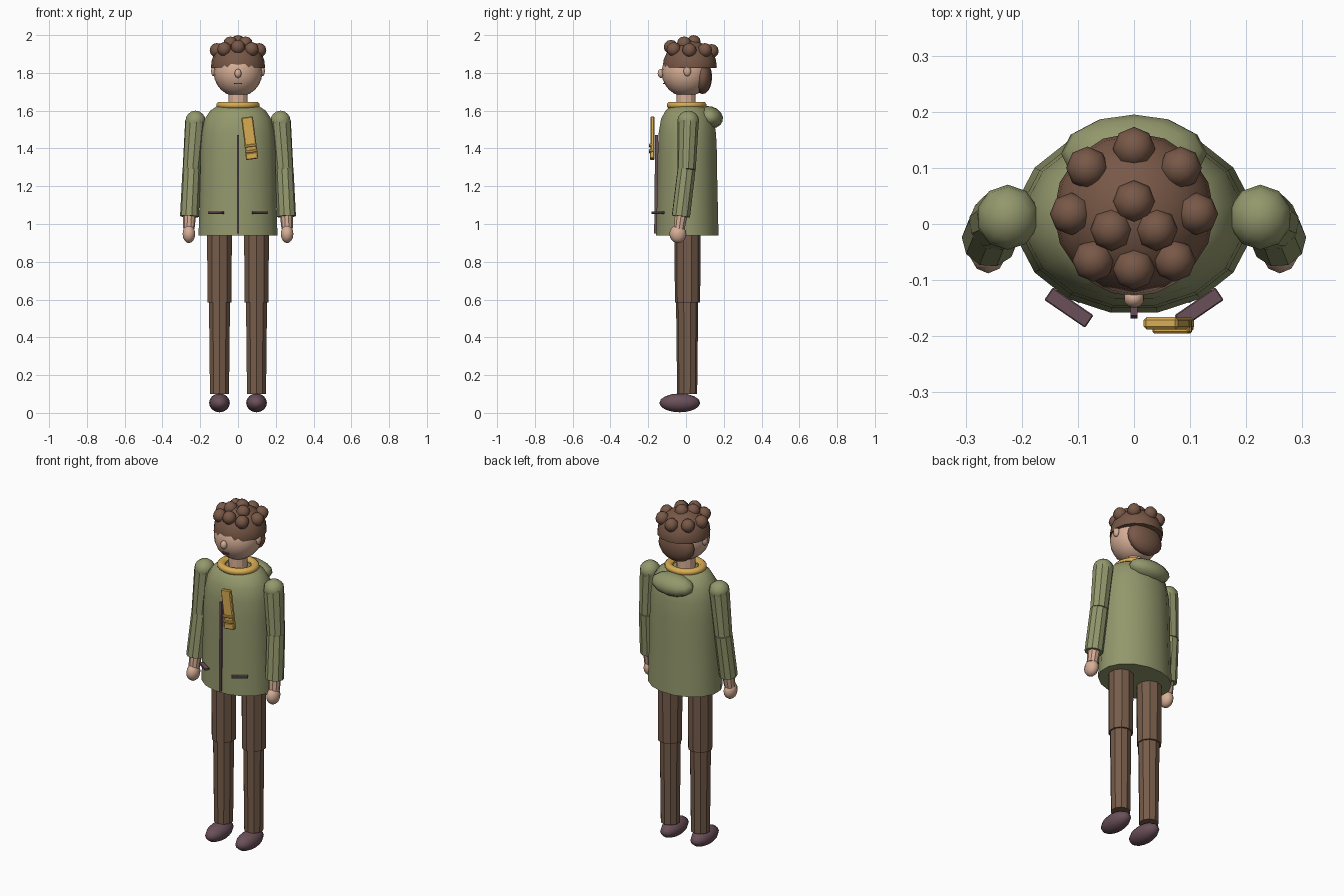
import bpy, bmesh, math
from mathutils import Vector, Matrix

if "Cube" in bpy.data.objects:
    bpy.data.objects.remove(bpy.data.objects["Cube"])


def material(name, r, g, b):
    lin = [(c / 255 / 12.92) if c < 11 else ((c / 255 + 0.055) / 1.055) ** 2.4 for c in (r, g, b)]
    m = bpy.data.materials.new(name)
    m.diffuse_color = (*lin, 1)
    m.use_nodes = True
    m.node_tree.nodes["Principled BSDF"].inputs["Base Color"].default_value = m.diffuse_color
    return m


GREEN = material("jacket green", 147, 152, 108)
BROWN = material("trouser brown", 118, 92, 74)
HAIR = material("hair brown", 120, 88, 71)
SKIN = material("skin", 214, 174, 150)
GOLD = material("gold", 216, 172, 82)
MAUVE = material("dark mauve", 106, 80, 88)


def finish(name, bm, mat, smooth=True, angle=30):
    bmesh.ops.recalc_face_normals(bm, faces=bm.faces)
    me = bpy.data.meshes.new(name)
    bm.to_mesh(me)
    bm.free()
    me.materials.append(mat)
    ob = bpy.data.objects.new(name, me)
    bpy.context.collection.objects.link(ob)
    bpy.ops.object.select_all(action='DESELECT')
    ob.select_set(True)
    bpy.context.view_layer.objects.active = ob
    if smooth:
        bpy.ops.object.shade_smooth_by_angle(angle=math.radians(angle))
    return ob


def ball(name, centre, radii, mat, seg=12, rings=8, cut_z=None, tilt=0):
    bm = bmesh.new()
    bmesh.ops.create_uvsphere(bm, u_segments=seg, v_segments=rings, radius=1)
    m = Matrix.Translation(centre) @ Matrix.Rotation(tilt, 4, 'X') @ Matrix.Diagonal((*radii, 1))
    bm.transform(m)
    if cut_z is not None:
        geom = bm.verts[:] + bm.edges[:] + bm.faces[:]
        res = bmesh.ops.bisect_plane(bm, geom=geom, plane_co=(0, 0, cut_z),
                                     plane_no=(0, 0, -1), clear_outer=True)
        edges = [e for e in res['geom_cut'] if isinstance(e, bmesh.types.BMEdge)]
        bmesh.ops.contextual_create(bm, geom=edges)
    return finish(name, bm, mat, angle=60)


def limb(name, a, b, ra, rb, mat, seg=10):
    """Tapered prism running from a to b."""
    a, b = Vector(a), Vector(b)
    bm = bmesh.new()
    bmesh.ops.create_cone(bm, cap_ends=True, segments=seg, radius1=ra, radius2=rb,
                          depth=(b - a).length)
    rot = (a - b).to_track_quat('-Z', 'Y').to_matrix().to_4x4()
    bm.transform(Matrix.Translation((a + b) / 2) @ rot)
    return finish(name, bm, mat, smooth=False)


def box(name, centre, size, mat, axis='Z', turn=0, bevel=0.0):
    bm = bmesh.new()
    bmesh.ops.create_cube(bm, size=1)
    bm.transform(Matrix.Diagonal((*size, 1)))
    if bevel:
        bmesh.ops.bevel(bm, geom=bm.edges[:], offset=bevel, segments=1, affect='EDGES')
    bm.transform(Matrix.Translation(centre) @ Matrix.Rotation(turn, 4, axis))
    return finish(name, bm, mat, smooth=False)


def lathe(name, profile, mat, seg, squash=1.0, y=0.0, closed=False):
    """Elliptical rings from (radius, height) points; closed joins last to first."""
    bm = bmesh.new()
    rings = []
    for r, z in profile:
        angles = [2 * math.pi * (i + 0.5) / seg for i in range(seg)]
        rings.append([bm.verts.new((r * math.cos(t), y + r * squash * math.sin(t), z)) for t in angles])
    pairs = list(zip(rings, rings[1:]))
    if closed:
        pairs.append((rings[-1], rings[0]))
    else:
        bm.faces.new(rings[0])
        bm.faces.new(rings[-1])
    for lo, hi in pairs:
        for i in range(seg):
            j = (i + 1) % seg
            bm.faces.new((lo[i], lo[j], hi[j], hi[i]))
    return finish(name, bm, mat, angle=50)


# Jacket body, hood and collar
lathe("jacket_body", [(.213, .94), (.209, 1.08), (.204, 1.25), (.202, 1.38), (.196, 1.48),
                      (.180, 1.555), (.150, 1.60), (.112, 1.625)], GREEN, 16, .79, .007)
ball("hood", (0, .125, 1.565), (.13, .072, .058), GREEN, 12, 8, tilt=-.3)
lathe("collar", [(.083, 1.612), (.105, 1.612), (.115, 1.622), (.115, 1.636), (.105, 1.646),
                 (.083, 1.646), (.070, 1.636), (.070, 1.622)], GOLD, 20, .92, .003, closed=True)

# Zip and chest strap with its bars
box("zip", (0, -.158, 1.21), (.012, .016, .52), MAUVE, 'X', -.01)
tilt = -.13
box("chest_strap", (.062, -.177, 1.455), (.062, .022, .225), GOLD, 'Y', tilt, .005)
for i, z in enumerate((1.415, 1.385)):
    box(f"strap_bar_{i + 1}", (.066 + .004 * i, -.183, z), (.066, .024, .014), GOLD, 'Y', tilt, .003)
box("strap_foot", (.073, -.179, 1.36), (.064, .024, .035), GOLD, 'Y', tilt, .004)

# Neck, head and face
limb("neck", (0, 0, 1.59), (0, 0, 1.71), .053, .05, SKIN, 12)
ball("head", (0, 0, 1.803), (.129, .129, .129), SKIN, 20, 12)
ball("nose", (0, -.132, 1.797), (.019, .018, .024), SKIN, 10, 8)
box("mouth", (0, -.117, 1.744), (.042, .008, .006), MAUVE)

# Hair
ball("hair_cap", (0, .02, 1.835), (.143, .143, .137), HAIR, 16, 12, cut_z=1.825)
ball("back_hair", (0, .088, 1.778), (.112, .05, .09), HAIR, 14, 10)
curls = [(0, .135, 1.915), (0, .04, 1.962), (0, -.08, 1.937)]
for s in (-1, 1):
    curls += [(s * .083, .10, 1.92), (s * .112, .018, 1.92),
              (s * .072, -.065, 1.925), (s * .04, -.01, 1.955)]
for i, c in enumerate(curls):
    ball(f"curl_{i + 1}", c, (.038, .038, .038), HAIR, 8, 6)

# Mirrored parts
for side, s in (("left", 1), ("right", -1)):
    ball(f"{side}_ear", (s * .129, .007, 1.81), (.014, .02, .028), SKIN, 10, 8)

    # Sleeve, wrist and hand
    shoulder, elbow = (s * .225, .012, 1.545), (s * .245, .003, 1.29)
    cuff, wrist = (s * .257, -.027, 1.04), (s * .26, -.036, .975)
    ball(f"{side}_shoulder", shoulder, (.056, .058, .055), GREEN, 10, 8)
    limb(f"{side}_upper_sleeve", shoulder, elbow, .056, .049, GREEN)
    limb(f"{side}_lower_sleeve", elbow, cuff, .049, .05, GREEN)
    limb(f"{side}_wrist", cuff, wrist, .034, .03, SKIN)
    ball(f"{side}_hand", (s * .26, -.043, .947), (.035, .045, .048), SKIN, 10, 8)

    # Trouser leg and shoe
    limb(f"{side}_thigh", (s * .098, .008, .98), (s * .098, .008, .585), .069, .067, BROWN)
    limb(f"{side}_shin", (s * .098, .006, .62), (s * .098, .006, .10), .059, .053, BROWN)
    ball(f"{side}_shoe", (s * .098, -.033, .053), (.055, .108, .05), MAUVE, 12, 8)

    # Pocket flap
    box(f"{side}_pocket", (s * .116, -.149, 1.06), (.088, .027, .012), MAUVE, 'Z', s * .6, .002)
